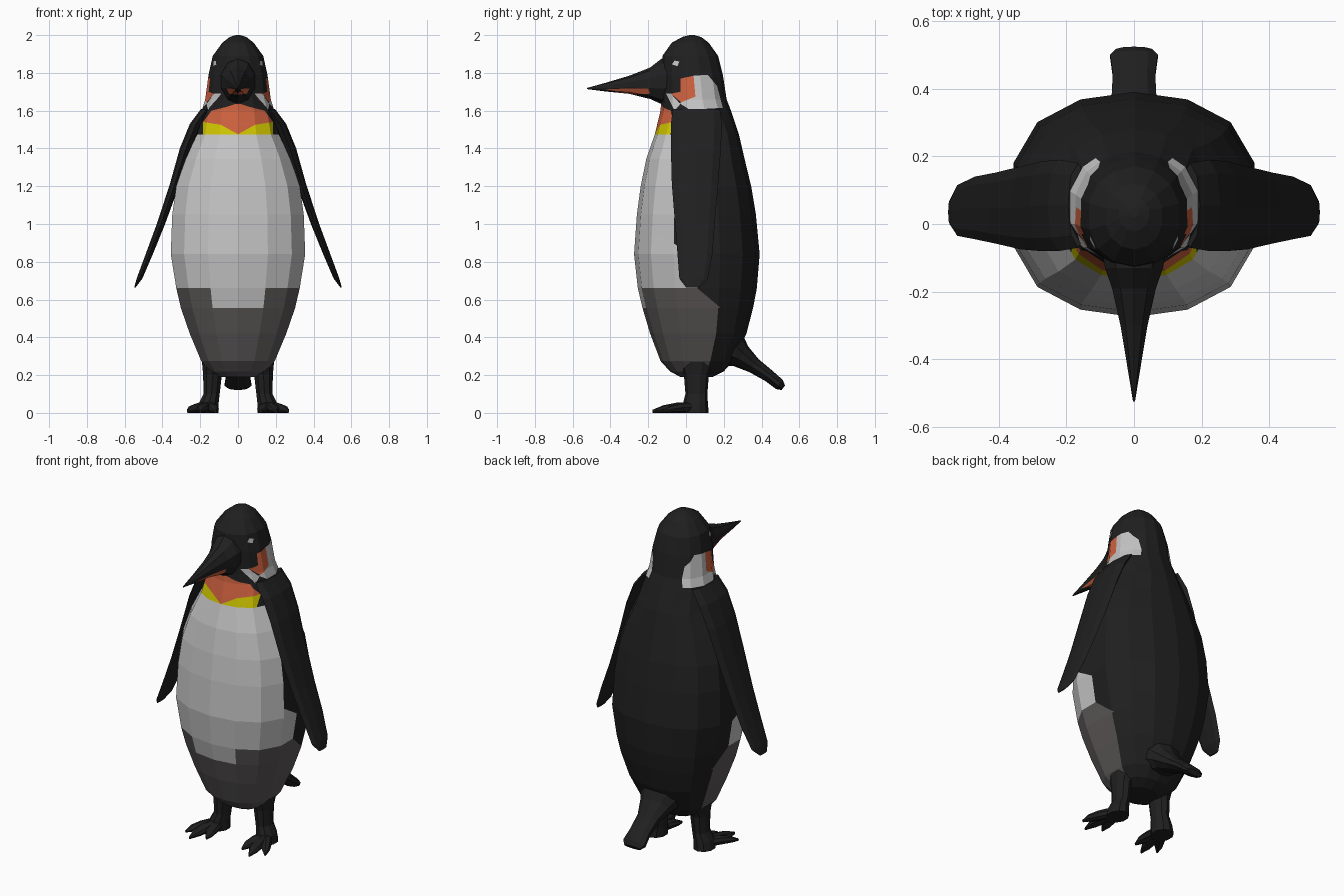
import bpy, bmesh
from math import sin, cos, pi, copysign
from mathutils import Vector

cube = bpy.data.objects.get("Cube")
if cube:
    bpy.data.objects.remove(cube, do_unlink=True)

COLOURS = {
    "black_feathers": (0.014, 0.014, 0.014),
    "belly_white": (0.55, 0.55, 0.55),
    "lower_grey": (0.105, 0.095, 0.095),
    "orange_patch": (0.62, 0.12, 0.05),
    "yellow_bib": (0.62, 0.56, 0.0),
}
BLACK, WHITE, GREY, ORANGE, YELLOW = range(5)
MATS = []
for name, rgb in COLOURS.items():
    m = bpy.data.materials.new(name)
    m.use_nodes = True
    m.diffuse_color = (*rgb, 1)
    bsdf = m.node_tree.nodes["Principled BSDF"]
    bsdf.inputs["Base Color"].default_value = (*rgb, 1)
    bsdf.inputs["Roughness"].default_value = 0.8
    MATS.append(m)


def ring(centre, u, v, n, power=1.0):
    """Oval cross-section; a power below 1 squares it off along v."""
    c, u, v = Vector(centre), Vector(u), Vector(v)
    out = []
    for k in range(n):
        a = 2 * pi * k / n
        out.append(c + u * sin(a) + v * copysign(abs(cos(a)) ** power, cos(a)))
    return out


def loft(rings, rule=None):
    """Skin a list of rings and cap both ends."""
    bm = bmesh.new()
    rows = [[bm.verts.new(p) for p in r] for r in rings]
    n = len(rows[0])
    for i in range(len(rows) - 1):
        for k in range(n):
            j = (k + 1) % n
            f = bm.faces.new((rows[i][k], rows[i][j], rows[i + 1][j], rows[i + 1][k]))
            if rule:
                side = min(k, n - 1 - k)
                f.material_index = rule(side, f.calc_center_median().z)
    bm.faces.new(rows[0])
    bm.faces.new(rows[-1])
    bmesh.ops.recalc_face_normals(bm, faces=bm.faces[:])
    return bm


def inside(p, poly):
    hit = False
    for a, b in zip(poly, poly[1:] + poly[:1]):
        if (a[1] > p[1]) != (b[1] > p[1]):
            if p[0] < a[0] + (p[1] - a[1]) * (b[0] - a[0]) / (b[1] - a[1]):
                hit = not hit
    return hit


def paint(bm, mat, poly, axis=1, max_y=9.0):
    """Cut an outline (axis, z) into the surface and colour the faces in it."""
    lo, hi = [[f(p[i] for p in poly) for i in (0, 1)] for f in (min, max)]

    def near(f):
        for i, ax in enumerate((axis, 2)):
            vals = [v.co[ax] for v in f.verts]
            if max(vals) < lo[i] or min(vals) > hi[i]:
                return False
        return True

    for a, b in zip(poly, poly[1:] + poly[:1]):
        faces = [f for f in bm.faces if near(f)]
        geom = faces + list({e for f in faces for e in f.edges}) + list({v for f in faces for v in f.verts})
        co, no = Vector((0, 0, a[1])), Vector((0, 0, a[0] - b[0]))
        co[axis], no[axis] = a[0], b[1] - a[1]
        bmesh.ops.bisect_plane(bm, geom=geom, dist=1e-5, plane_co=co, plane_no=no)
    for f in bm.faces:
        c = f.calc_center_median()
        if c.y < max_y and inside((c[axis], c.z), poly):
            f.material_index = mat


def finish(name, bm, mirror=False):
    me = bpy.data.meshes.new(name)
    bm.to_mesh(me)
    bm.free()
    for m in MATS:
        me.materials.append(m)
    ob = bpy.data.objects.new(name, me)
    bpy.context.collection.objects.link(ob)
    if mirror:
        ob.modifiers.new("Mirror", "MIRROR").use_mirror_merge = False
    return ob


# Body and head: height, half width, front y, back y
BODY = [
    (0.19, 0.10, -0.03, 0.14), (0.22, 0.155, -0.085, 0.20), (0.275, 0.2, -0.135, 0.25),
    (0.42, 0.262, -0.19, 0.32), (0.555, 0.31, -0.23, 0.355), (0.66, 0.335, -0.255, 0.375),
    (0.84, 0.365, -0.275, 0.39), (1.05, 0.357, -0.26, 0.37), (1.2, 0.335, -0.24, 0.345),
    (1.345, 0.285, -0.21, 0.31), (1.475, 0.222, -0.165, 0.28), (1.6, 0.197, -0.135, 0.238),
    (1.66, 0.178, -0.13, 0.215), (1.79, 0.16, -0.13, 0.195), (1.89, 0.137, -0.125, 0.17),
    (1.96, 0.085, -0.075, 0.12), (1.99, 0.045, -0.02, 0.08), (2.0, 0.012, 0.02, 0.045),
]


def plumage(side, z):
    if z < 0.55:
        return GREY if side < 4 else BLACK
    if z < 0.66 and side < 3:
        return WHITE if side == 0 else GREY
    return WHITE if z < 1.475 and side < 3 else BLACK


body = loft([ring((0, (f + b) / 2, z), (w, 0, 0), (0, (f - b) / 2, 0), 14,
                  0.66 if z < 1.5 else 0.9) for z, w, f, b in BODY], plumage)

# Flank transition between white and grey
paint(body, WHITE, [(-0.07, 0.9), (0.06, 0.82), (0.06, 0.66), (-0.07, 0.66)])
paint(body, GREY, [(-0.07, 0.66), (0.06, 0.66), (0.185, 0.555), (-0.07, 0.555)])

# Yellow bib and orange throat
paint(body, YELLOW, [(-0.185, 1.475), (0.185, 1.475), (0.185, 1.54), (-0.185, 1.54)], 0, 0)
paint(body, ORANGE, [(0, 1.475), (0.09, 1.525), (0.185, 1.54), (0.14, 1.6), (0.06, 1.62),
                     (0, 1.64), (-0.06, 1.62), (-0.14, 1.6), (-0.185, 1.54), (-0.09, 1.525)], 0, 0)

# Beak: y, centre height, half width, half height
BEAK = [(-0.525, 1.717, 0.003, 0.003), (-0.42, 1.725, 0.021, 0.024), (-0.3, 1.737, 0.042, 0.048),
        (-0.19, 1.745, 0.068, 0.083), (-0.13, 1.755, 0.09, 0.12), (-0.02, 1.76, 0.11, 0.12)]
beak = loft([ring((0, y, z), (w, 0, 0), (0, 0, h), 10) for y, z, w, h in BEAK])
paint(beak, ORANGE, [(-0.43, 1.715), (-0.2, 1.718), (-0.19, 1.69), (-0.3, 1.685)])

# Cheek patches and eyes run across head and beak base
for part in (body, beak):
    paint(part, ORANGE, [(-0.03, 1.77), (0.04, 1.785), (0.05, 1.675),
                         (-0.02, 1.64), (-0.08, 1.69), (-0.03, 1.7)])
    paint(part, WHITE, [(0.04, 1.785), (0.115, 1.79), (0.165, 1.73), (0.195, 1.615),
                        (0.02, 1.605), (-0.035, 1.64), (0.05, 1.675)])
    paint(part, WHITE, [(-0.105, 1.69), (-0.08, 1.69), (-0.03, 1.635), (-0.06, 1.6)])
    paint(part, WHITE, [(-0.075, 1.845), (-0.045, 1.835), (-0.035, 1.86), (-0.06, 1.865)])
finish("body_and_head", body)
finish("beak", beak)

# Flippers: height, centre x, half thickness, front y, back y
WING = [(1.61, 0.165, 0.03, -0.07, 0.18), (1.53, 0.222, 0.033, -0.08, 0.19),
        (1.4, 0.275, 0.033, -0.08, 0.185), (1.21, 0.335, 0.026, -0.075, 0.17),
        (1.0, 0.408, 0.022, -0.058, 0.152), (0.84, 0.47, 0.019, -0.045, 0.14),
        (0.71, 0.522, 0.015, -0.035, 0.115), (0.665, 0.545, 0.004, 0.0, 0.07)]
finish("flipper", loft([ring((x, (f + b) / 2, z), (t, 0, 0), (0, (b - f) / 2, 0), 8)
                        for z, x, t, f, b in WING]), True)

# Tail: y, z, half width, half thickness
TAIL = [(0.2, 0.36, 0.15, 0.13), (0.29, 0.3, 0.1, 0.065), (0.36, 0.25, 0.07, 0.042),
        (0.44, 0.195, 0.066, 0.033), (0.495, 0.15, 0.074, 0.03), (0.515, 0.133, 0.055, 0.015)]
finish("tail", loft([ring((0, y, z), (w, 0, 0), (0, 0.6 * t, 0.8 * t), 10) for y, z, w, t in TAIL]))

# Legs: height, centre x, centre y, radius x, radius y
LEG = [(0.28, 0.125, 0.06, 0.07, 0.1), (0.2, 0.135, 0.055, 0.052, 0.066), (0.1, 0.14, 0.055, 0.045, 0.058),
       (0.05, 0.155, 0.05, 0.055, 0.066), (0.0, 0.16, 0.05, 0.06, 0.07)]
finish("leg", loft([ring((x, y, z), (rx, 0, 0), (0, ry, 0), 10) for z, x, y, rx, ry in LEG]), True)

# Three splayed toes on each foot
for name, tip_x, tip_y in (("inner_toe", 0.12, -0.13), ("middle_toe", 0.2, -0.178), ("outer_toe", 0.265, -0.12)):
    start, tip = Vector((0.16, 0.05, 0)), Vector((tip_x, tip_y, 0))
    rings = []
    for t, w, h in ((0, 0.04, 0.03), (0.45, 0.036, 0.027), (0.75, 0.03, 0.02), (1, 0.006, 0.008)):
        p = start.lerp(tip, t)
        rings.append(ring((p.x, p.y, h), (w, 0, 0), (0, 0, h), 8))
    finish(name, loft(rings), True)
